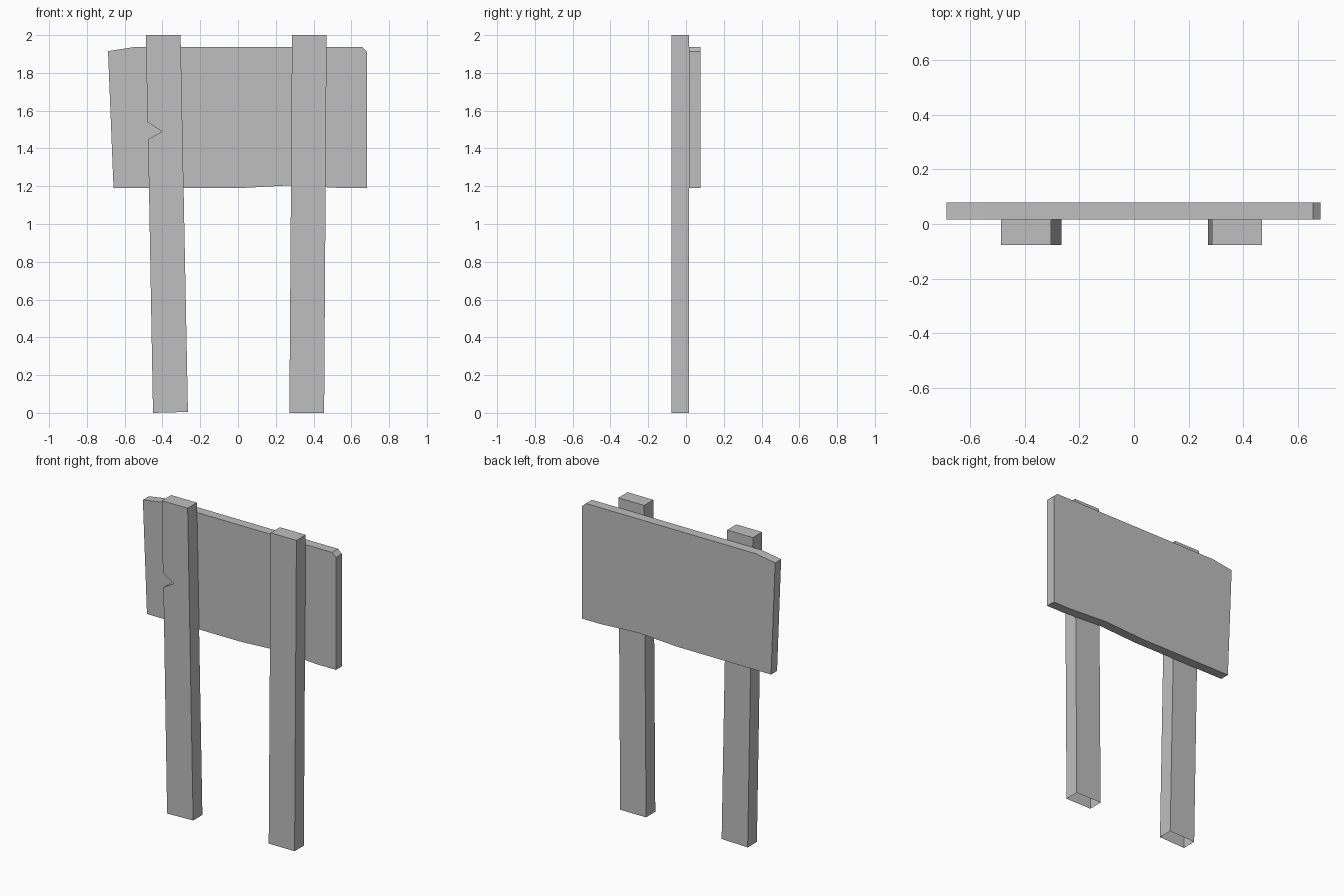
import bpy
import bmesh

cube = bpy.data.objects.get("Cube")
if cube:
    bpy.data.objects.remove(cube, do_unlink=True)

# Single plain grey for the whole sign
grey = bpy.data.materials.new("plain_grey")
grey.use_nodes = True
colour = (0.52, 0.52, 0.52, 1)
grey.diffuse_color = colour
grey.node_tree.nodes["Principled BSDF"].inputs["Base Color"].default_value = colour


def plank(name, outline, front, back, open_bottom=False):
    """Extrude an x-z outline from y = front to y = back."""
    bm = bmesh.new()
    face = bm.faces.new([bm.verts.new((x, front, z)) for x, z in outline])
    result = bmesh.ops.extrude_face_region(bm, geom=[face], use_keep_orig=True)
    moved = [v for v in result["geom"] if isinstance(v, bmesh.types.BMVert)]
    bmesh.ops.translate(bm, verts=moved, vec=(0, back - front, 0))
    bmesh.ops.recalc_face_normals(bm, faces=bm.faces)
    if open_bottom:
        ends = [f for f in bm.faces if f.normal.z < -0.9]
        bmesh.ops.delete(bm, geom=ends, context="FACES")
    mesh = bpy.data.meshes.new(name)
    bm.to_mesh(mesh)
    bm.free()
    mesh.materials.append(grey)
    obj = bpy.data.objects.new(name, mesh)
    bpy.context.collection.objects.link(obj)
    return obj


FRONT, JOIN, BACK = -0.077, 0.017, 0.078

# Leaning post with a V-shaped nick in its outer edge
plank("right_post", [
    (-0.45, 0), (-0.265, 0.005), (-0.304, 2), (-0.487, 2),
    (-0.48, 1.54), (-0.402, 1.49), (-0.476, 1.447),
], FRONT, JOIN, open_bottom=True)

# Nearly upright post
plank("left_post", [
    (0.272, 0), (0.456, 0), (0.469, 2), (0.286, 2),
], FRONT, JOIN, open_bottom=True)

# Weathered board fixed behind the posts
plank("sign_board", [
    (-0.659, 1.19), (0.008, 1.19), (0.283, 1.205), (0.553, 1.19),
    (0.684, 1.19), (0.684, 1.912), (0.657, 1.937), (-0.548, 1.937),
    (-0.688, 1.915),
], JOIN, BACK)
